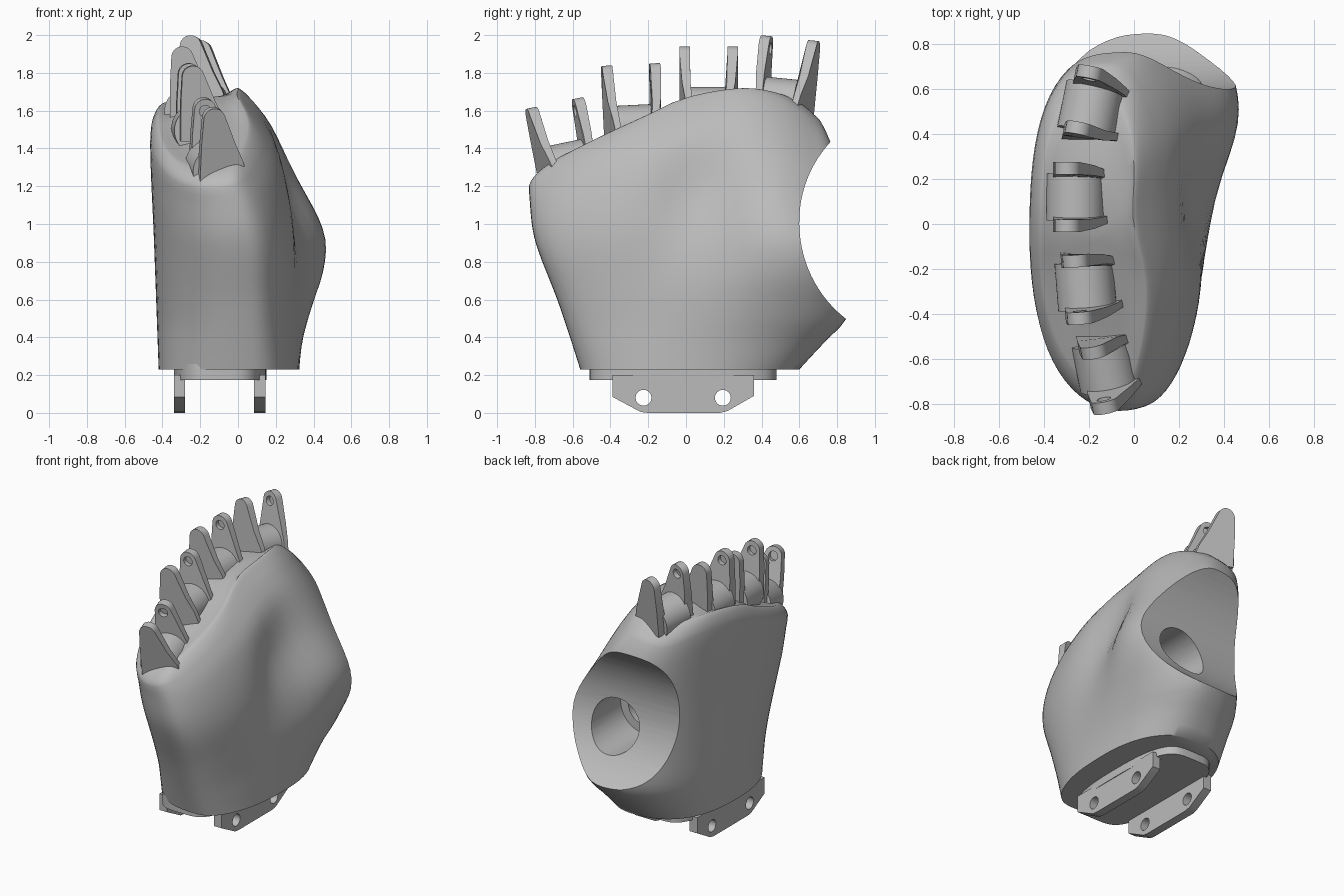
import bpy, bmesh, math
from mathutils import Matrix, Vector

cube = bpy.data.objects.get("Cube")
if cube:
    bpy.data.objects.remove(cube, do_unlink=True)

grey = bpy.data.materials.new("plain grey")
grey.use_nodes = True
grey.diffuse_color = (0.5, 0.5, 0.5, 1)
grey.node_tree.nodes["Principled BSDF"].inputs["Base Color"].default_value = (0.5, 0.5, 0.5, 1)


def finish(bm, name):
    bmesh.ops.recalc_face_normals(bm, faces=bm.faces)
    mesh = bpy.data.meshes.new(name)
    bm.to_mesh(mesh)
    bm.free()
    mesh.materials.append(grey)
    obj = bpy.data.objects.new(name, mesh)
    bpy.context.collection.objects.link(obj)
    return obj


def activate(obj):
    bpy.ops.object.select_all(action='DESELECT')
    obj.select_set(True)
    bpy.context.view_layer.objects.active = obj


def smooth(obj, angle=35):
    activate(obj)
    bpy.ops.object.shade_smooth_by_angle(angle=math.radians(angle))


def cut(obj, cutter):
    cutter.hide_render = True
    mod = obj.modifiers.new("cut", 'BOOLEAN')
    mod.operation = 'DIFFERENCE'
    mod.solver = 'EXACT'
    mod.object = cutter
    activate(obj)
    bpy.ops.object.modifier_apply(modifier=mod.name)
    bpy.data.objects.remove(cutter, do_unlink=True)


def cylinder(name, centre, axis, radius, length, segments=32):
    bm = bmesh.new()
    turn = Vector(axis).to_track_quat('Z', 'Y').to_matrix().to_4x4()
    bmesh.ops.create_cone(bm, cap_ends=True, segments=segments, radius1=radius, radius2=radius,
                          depth=length, matrix=Matrix.Translation(centre) @ turn)
    return finish(bm, name)


def prism(name, points, axis, near, far):
    """Extrude a 2D outline along the x, y or z axis."""
    bm = bmesh.new()

    def place(p, d):
        return {'x': (d, p[0], p[1]), 'y': (p[0], d, p[1]), 'z': (p[0], p[1], d)}[axis]
    a = [bm.verts.new(place(p, near)) for p in points]
    b = [bm.verts.new(place(p, far)) for p in points]
    bm.faces.new(a)
    bm.faces.new(b)
    for i in range(len(a)):
        j = (i + 1) % len(a)
        bm.faces.new((a[i], a[j], b[j], b[i]))
    return finish(bm, name)


def curve(keys, t):
    """Smooth interpolation through (position, value) keys."""
    if t <= keys[0][0]:
        return keys[0][1]
    if t >= keys[-1][0]:
        return keys[-1][1]
    i = max(k for k in range(len(keys) - 1) if keys[k][0] <= t)

    def slope(k):
        lo, hi = keys[max(k - 1, 0)], keys[min(k + 1, len(keys) - 1)]
        return (hi[1] - lo[1]) / (hi[0] - lo[0])
    (t0, v0), (t1, v1) = keys[i], keys[i + 1]
    h = t1 - t0
    u = (t - t0) / h
    return (v0 * (1 + 2 * u) * (1 - u) ** 2 + slope(i) * h * u * (1 - u) ** 2
            + v1 * u * u * (3 - 2 * u) + slope(i + 1) * h * u * u * (u - 1))


# Palm: a loft whose outline changes from wrist to knuckles
BASE = 0.23
FRONT = [(0, -.56), (.3, -.67), (.65, -.8), (.9, -.83), (1, -.83)]
BACK = [(0, .6), (.1, .73), (.19, .85), (.3, .88), (.6, .84), (.85, .77), (1, .68)]
MOUND_POWER = [(0, 2.4), (.22, 2.2), (.45, 2.9), (.7, 2.8), (1, 2.6)]
HEEL_POWER = [(0, 2.4), (.22, 2), (.6, 2.2), (1, 2.6)]
BACK_SHIFT = [(0, .04), (.25, .12), (.6, .12), (1, 0)]
DORSAL = [(0, -.42), (.5, -.445), (.9, -.465), (1, -.45)]
PALM_FRONT = [(0, .32), (.35, .32), (.6, .305), (.85, .22), (1, .1)]
PALM_BACK = [(0, .34), (.1, .38), (.2, .44), (.35, .52), (.5, .52), (.7, .35), (.88, .18), (1, .03)]
TOP = [(-.83, 1.27), (-.5, 1.44), (-.2, 1.58), (0, 1.67), (.3, 1.72), (.5, 1.7), (.68, 1.64)]


def signed_power(v, p):
    return math.copysign(abs(v) ** p, v)


def bump(v, centre, width):
    return math.exp(-((v - centre) / width) ** 2)


def palm_point(t, angle, scale, drop):
    front, back, dorsal = curve(FRONT, t), curve(BACK, t), curve(DORSAL, t)
    cy, half = (front + back) / 2, (back - front) / 2
    c, s = math.cos(angle), math.sin(angle)
    cx = (dorsal + curve(PALM_FRONT, t)) / 2
    if s > 0:
        power, shift = curve(MOUND_POWER if c > 0 else HEEL_POWER, t), curve(BACK_SHIFT, t)
    else:
        power, shift = (2.5 if c > 0 else 2.25 - .2 * t), .09
    cx += shift * s * s
    ex = signed_power(c, 2 / power)
    y = cy + half * signed_power(s, 2 / power)
    if ex > 0:
        # blend heel into thumb mound, with a hollow between and a pinched rim
        u = min(max(y + .25, 0), 1)
        u = u * u * (3 - 2 * u)
        side = curve(PALM_FRONT, t) * (1 - u) + curve(PALM_BACK, t) * u
        side -= .09 * bump(y, .1, .22) * bump(t, .62, .22) + .06 * bump(y, .02, .25) * bump(t, 1, .1)
        x = cx + (side - cx) * ex
    else:
        x = cx + (cx - dorsal) * ex
    x, y = cx + (x - cx) * scale, cy + (y - cy) * scale
    top = curve(TOP, y) + .2 * min(x, 0)
    return x, y, BASE + t * (top - BASE) - drop


COUNT = 72
RIM = .94
levels = [(RIM * i / 24, 1, 0) for i in range(25)]
for k in range(1, 9):
    a = k / 8 * math.pi / 2
    levels.append((RIM + (1 - RIM) * math.sin(a), 1 - .13 * (1 - math.cos(a)), 0))
levels += [(1, s, .02) for s in (.75, .5, .25, .05)]
bm = bmesh.new()
rings = [[bm.verts.new(palm_point(t, 2 * math.pi * i / COUNT, s, d)) for i in range(COUNT)]
         for t, s, d in levels]
for lower, upper in zip(rings, rings[1:]):
    for i in range(COUNT):
        j = (i + 1) % COUNT
        bm.faces.new((lower[i], lower[j], upper[j], upper[i]))
bm.faces.new(rings[0])
bm.faces.new(rings[-1])
palm = finish(bm, "palm")

# Thumb socket: broad hollow, round bore and a narrower step inside
cut(palm, cylinder("hollow_cutter", (.1, 1.21, 1.0), (1, .03, 0), .62, 3, 96))
cut(palm, cylinder("bore_cutter", (.12, .55, .83), (0, 1, 0), .18, .5, 48))
cut(palm, cylinder("step_cutter", (.12, .3, .83), (0, 1, 0), .12, .3, 48))
smooth(palm, 50)

# Wrist plate
outline = []
for i in range(64):
    a = 2 * math.pi * i / 64
    outline.append((-.095 + .245 * signed_power(math.cos(a), .5),
                    -.015 + .495 * signed_power(math.sin(a), .75)))
smooth(prism("wrist_plate", outline, 'z', .175, .26))

# Two drilled wrist flanges
FLANGE = [(-.39, .2), (-.39, .085), (-.24, .005), (-.2, 0), (.18, 0), (.22, .01), (.36, .09), (.36, .2)]
for name, x in (("right_wrist_flange", -.31), ("left_wrist_flange", .115)):
    flange = prism(name, FLANGE, 'x', x - .03, x + .03)
    for y in (-.225, .195):
        cut(flange, cylinder("pin_cutter", (x, y, .08), (1, 0, 0), .042, .2, 24))
    smooth(flange)


# Finger knuckles: a barrel between two tapered prongs with pin sockets
def prong(name, side):
    """Flat lug with a round tip, thickening inward at the foot."""
    arc = [math.radians(20 + 160 * i / 10) for i in range(11)]
    points = [(.17, -.4), (.135, -.29), (.085, -.19)]
    points += [(-.035 + .058 * math.cos(a), -.058 + .058 * math.sin(a)) for a in arc]
    points += [(-.1, -.2), (-.1, -.4)]
    obj = prism(name, points, 'y', side * .1, side * .155)
    for v in obj.data.vertices:
        if abs(v.co.y) < .12:
            v.co.y -= side * .1 * max(0, -v.co.z - .15)
        else:
            # round the foot off towards the palm side
            v.co.y -= side * .4 * max(0, v.co.x - .05)
    return obj


FINGERS = [("index", -.19, .525, 1.985, -.2, -.1), ("middle", -.26, .12, 1.94, 0, 0),
           ("ring", -.215, -.28, 1.845, .08, .05), ("little", -.125, -.65, 1.645, .2, .2)]
for name, x, y, tip, turn, lean in FINGERS:
    # lean about the knuckle so the foot stays seated in the palm
    frame = (Matrix.Translation((x, y, tip)) @ Matrix.Rotation(turn, 4, 'Z')
             @ Matrix.Translation((0, 0, -.2)) @ Matrix.Rotation(lean, 4, 'X')
             @ Matrix.Translation((0, 0, .2)))
    barrel = cylinder(name + "_knuckle_barrel", (0, 0, -.345), (0, 1, 0), .13, .21, 48)
    parts = [barrel]
    for label, side in (("front", -1), ("back", 1)):
        lug = prong(f"{name}_{label}_prong", side)
        cut(lug, cylinder("socket_cutter", (-.035, side * .1, -.065), (0, 1, 0), .032, .06, 20))
        parts.append(lug)
    for part in parts:
        part.data.transform(frame)
        smooth(part)
